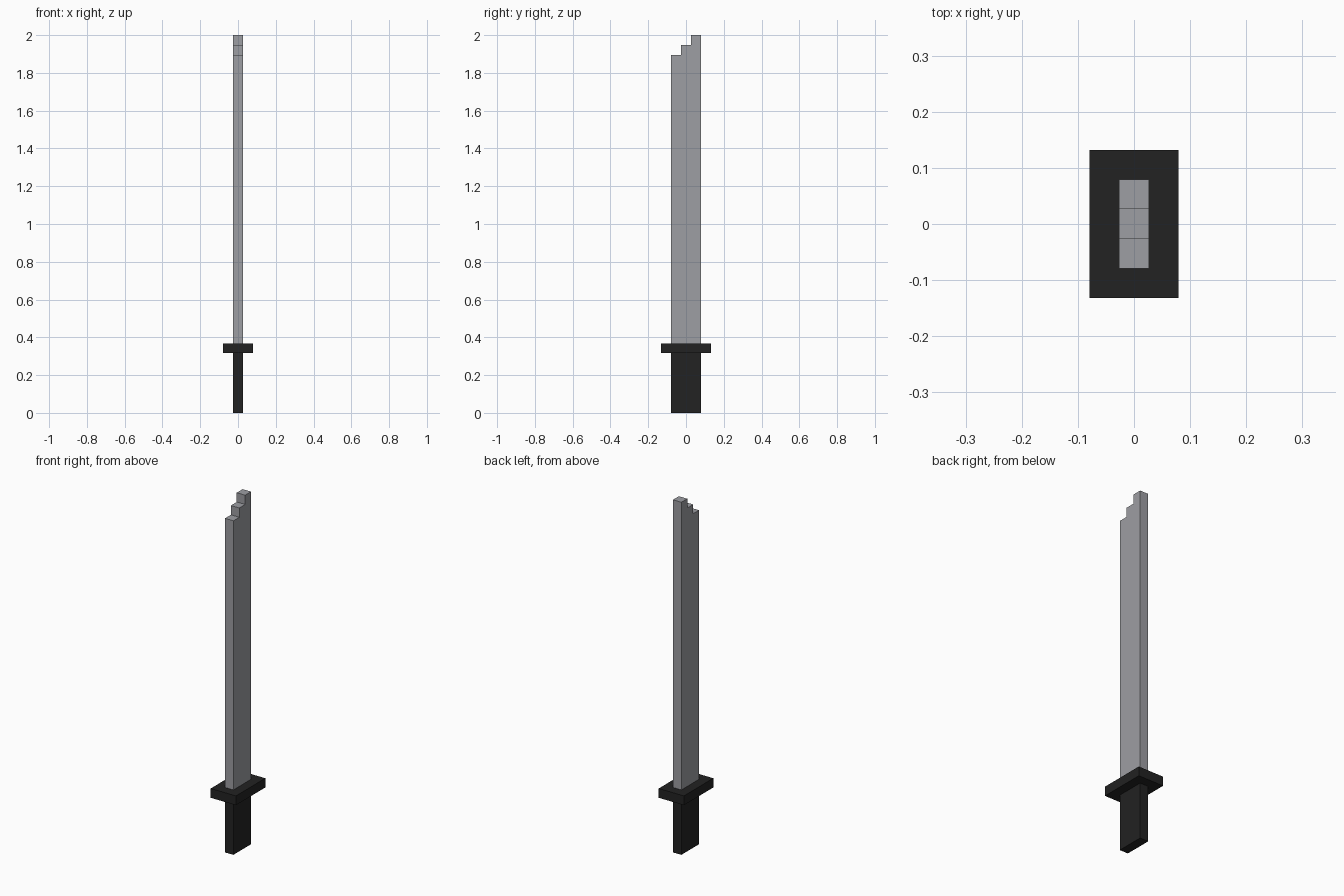
import bpy
import bmesh

cube = bpy.data.objects.get("Cube")
if cube:
    bpy.data.objects.remove(cube, do_unlink=True)

U = 2 / 38  # block size: the sword is 38 blocks tall


def material(name, rgb):
    mat = bpy.data.materials.new(name)
    mat.use_nodes = True
    color = (*rgb, 1)
    mat.diffuse_color = color
    mat.node_tree.nodes["Principled BSDF"].inputs["Base Color"].default_value = color
    return mat


def extruded(name, profile, width, mat):
    """Extrude a side profile of (y, z) block units symmetrically along x."""
    bm = bmesh.new()
    face = bm.faces.new([bm.verts.new((-width * U / 2, y * U, z * U)) for y, z in profile])
    result = bmesh.ops.extrude_face_region(bm, geom=[face])
    verts = [v for v in result["geom"] if isinstance(v, bmesh.types.BMVert)]
    bmesh.ops.translate(bm, verts=verts, vec=(width * U, 0, 0))
    bmesh.ops.recalc_face_normals(bm, faces=bm.faces)
    mesh = bpy.data.meshes.new(name)
    bm.to_mesh(mesh)
    bm.free()
    mesh.materials.append(mat)
    obj = bpy.data.objects.new(name, mesh)
    bpy.context.collection.objects.link(obj)
    return obj


def box_profile(half_depth, bottom, top):
    return [(-half_depth, bottom), (half_depth, bottom), (half_depth, top), (-half_depth, top)]


steel = material("steel grey", (0.337, 0.342, 0.366))
black = material("grip black", (0.016, 0.016, 0.016))

# Grip and wide rectangular guard
extruded("grip", box_profile(1.5, 0, 6), 1, black)
extruded("guard", box_profile(2.5, 6, 7), 3, black)

# Blade with a stepped tip rising towards the back
blade_profile = [(-1.5, 7), (1.5, 7), (1.5, 38), (0.5, 38),
                 (0.5, 37), (-0.5, 37), (-0.5, 36), (-1.5, 36)]
extruded("blade", blade_profile, 1, steel)
